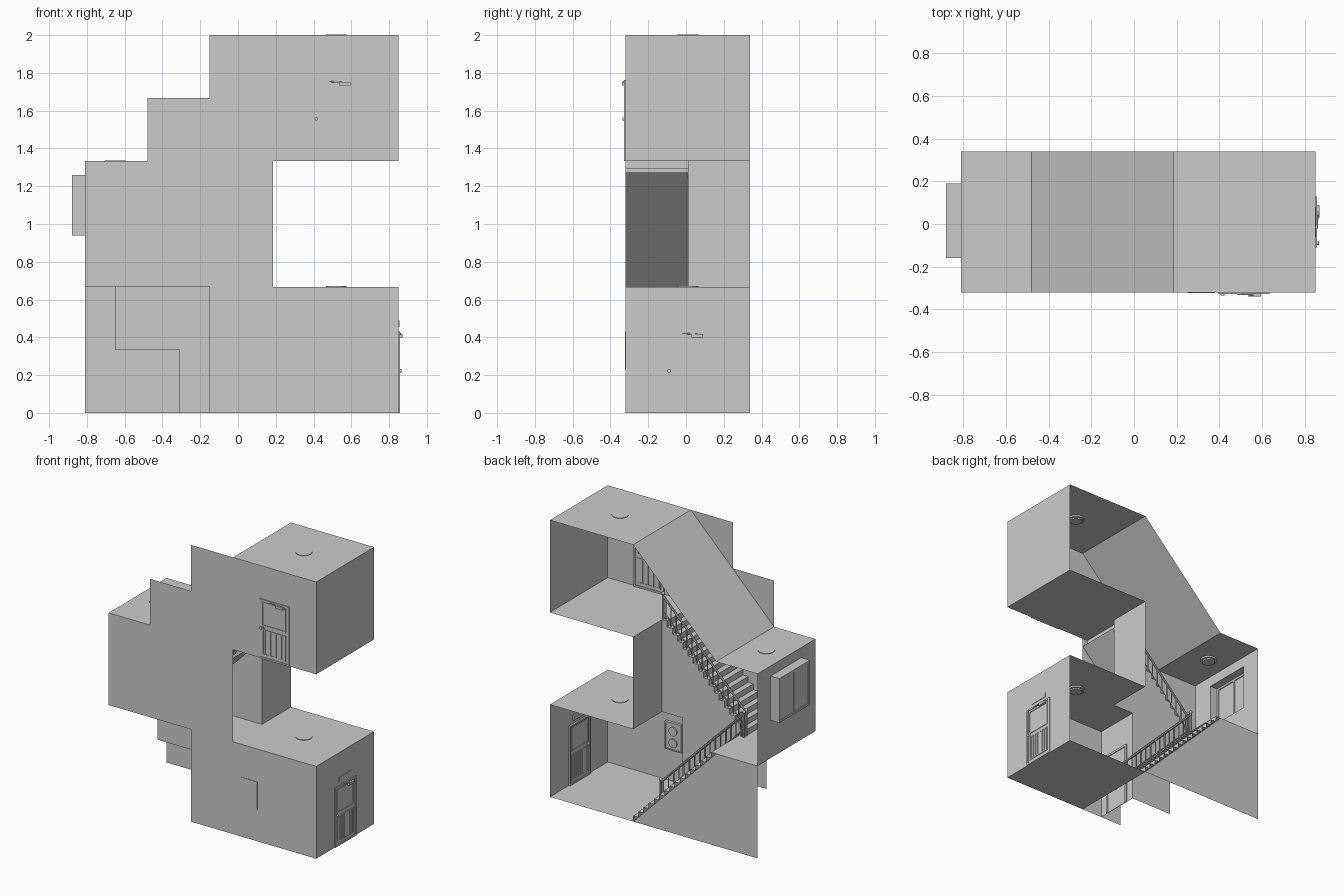
import bpy, bmesh, math
from mathutils import Vector, Matrix

if "Cube" in bpy.data.objects:
    bpy.data.objects.remove(bpy.data.objects["Cube"])

X0, X1 = -0.81, 0.85          # left / right ends
YF, YM, YB = -0.32, 0.01, 0.34  # front wall, middle wall, open back
L1, L2, L3 = 0.667, 1.333, 2.0  # storey heights
SA, SB = -0.48, 0.185         # stair extent in x
N = 16                        # steps per flight


def make(name, bm):
    me = bpy.data.meshes.new(name)
    bm.to_mesh(me)
    bm.free()
    ob = bpy.data.objects.new(name, me)
    bpy.context.collection.objects.link(ob)
    return ob


def sheet(name, *polys):
    """Flat single-sided panels from corner lists."""
    bm = bmesh.new()
    for p in polys:
        bm.faces.new([bm.verts.new(v) for v in p])
    return make(name, bm)


def level(x0, x1, y0, y1, z):
    return [(x0, y0, z), (x1, y0, z), (x1, y1, z), (x0, y1, z)]


def cross(x, y0, y1, z0, z1):
    return [(x, y0, z0), (x, y1, z0), (x, y1, z1), (x, y0, z1)]


def along(y, pts):
    return [(x, y, z) for x, z in pts]


def add_box(bm, a, b):
    a, b = Vector(a), Vector(b)
    m = Matrix.Translation((a + b) / 2) @ Matrix.Diagonal((*(b - a), 1))
    bmesh.ops.create_cube(bm, size=1, matrix=m)


def add_frame(bm, x0, x1, z0, z1, w, y0, y1):
    """Rectangular frame in the xz plane."""
    for a, b, c, d in ((x0, x0 + w, z0, z1), (x1 - w, x1, z0, z1),
                       (x0 + w, x1 - w, z0, z0 + w), (x0 + w, x1 - w, z1 - w, z1)):
        add_box(bm, (a, y0, c), (b, y1, d))


def add_rod(bm, a, b, r, seg=8):
    a, b = Vector(a), Vector(b)
    d = b - a
    m = Matrix.Translation((a + b) / 2) @ d.to_track_quat('Z', 'Y').to_matrix().to_4x4()
    bmesh.ops.create_cone(bm, cap_ends=True, segments=seg, radius1=r, radius2=r,
                          depth=d.length, matrix=m)


# outer walls
sheet("front_wall", along(YF, [(X0, L1), (-0.15, L1), (-0.15, 0), (X1, 0), (X1, L1),
                               (SB, L1), (SB, L2), (X1, L2), (X1, L3), (-0.15, L3),
                               (-0.15, 1.667), (SA, 1.667), (SA, L2), (X0, L2)]))
sheet("right_walls", cross(X1, YF, YB, 0, L1), cross(X1, YF, YB, L2, L3))
wy0, wy1, wz0, wz1 = -0.16, 0.19, 0.94, 1.26   # window opening
sheet("left_wall", cross(X0, YF, YB, L1, wz0), cross(X0, YF, YB, wz1, L2),
      cross(X0, YF, wy0, wz0, wz1), cross(X0, wy1, YB, wz0, wz1))

# floors and ceilings
sheet("floors", level(SB, X1, YF, YB, 0), level(X0, SA, YF, YB, L1),
      level(SB, X1, YF, YB, L2))
sheet("ceilings", level(SB, X1, YF, YB, L1), level(-0.15, SB, YF, YM, L1),
      level(X0, SA, YF, YB, L2), level(SB, X1, YF, YB, L3))
sheet("sloped_ceiling", *[[(SA, a, L2), (SB, a, L3), (SB, b, L3), (SA, b, L2)]
                          for a, b in ((YF, YM), (YM, YB))])

# inner walls
sheet("stair_core_wall", along(YM, [(SA, L1), (SB, L1), (SB, L2 - 0.06), (SA + 0.06, L1)]),
      along(YM, [(-0.31, 0), (0.02, 0), (0.02, L1), (-0.65, L1), (-0.65, 0.333), (-0.31, 0.333)]))
sheet("shaft_wall", cross(SB, YM, YB, L1, L2))
sheet("closet_wall", cross(0.02, YF, YM, 0, L1))
sheet("stair_skirt_wall", along(YB, [(X0, 0), (SB, 0), (SA, L1), (X0, L1)]))

# closet door under the stairs
bm = bmesh.new()
for a, b, c, d in ((-0.26, -0.245, 0, 0.45), (-0.065, -0.05, 0, 0.45), (-0.245, -0.065, 0.435, 0.45)):
    add_box(bm, (0.018, a, c), (0.03, b, d))
add_box(bm, (0.02, -0.245, 0), (0.024, -0.065, 0.435))
make("closet_door", bm)


# stair flights: treads and risers
def flight(name, xs, xe, z, y0, y1):
    dx, dz = (xe - xs) / N, L1 / N
    prof = [(xs, z)]
    for i in range(N):
        prof += [(xs + i * dx, z + (i + 1) * dz), (xs + (i + 1) * dx, z + (i + 1) * dz)]
    sheet(name, *[[(p[0], y0, p[1]), (q[0], y0, q[1]), (q[0], y1, q[1]), (p[0], y1, p[1])]
                  for p, q in zip(prof, prof[1:])])
    return prof


flight("lower_flight", SB, SA, 0, YM, YB)
prof = flight("upper_flight", SA, SB, L1, YF, YM)
sheet("upper_flight_side", along(YM, prof + [(SB, L2 - 0.06), (SA + 0.06, L1)]))
sheet("upper_flight_soffit", [(SA + 0.06, YF, L1), (SB, YF, L2 - 0.06),
                              (SB, YM, L2 - 0.06), (SA + 0.06, YM, L1)])


# railings along the middle of the stairwell
def railing(name, xs, xe, z, y):
    bm = bmesh.new()
    dx, dz, h = (xe - xs) / N, L1 / N, 0.15
    for i in range(N):
        x, zz = xs + (i + 0.5) * dx, z + (i + 1) * dz
        add_rod(bm, (x, y, zz), (x, y, z + (i + 0.5) * dz + h + 0.015), 0.004, 6)
    add_rod(bm, (xs, y, z + h + 0.015), (xe, y, z + L1 + h + 0.015), 0.008)
    add_rod(bm, (xs, y, z + 0.055), (xe, y, z + L1 + 0.055), 0.004)
    for x, zz in ((xs, z), (xe, z + L1)):
        add_rod(bm, (x, y, zz), (x, y, zz + 0.18), 0.008)
        bmesh.ops.create_uvsphere(bm, u_segments=10, v_segments=6, radius=0.012,
                                  matrix=Matrix.Translation((x, y, zz + 0.185)))
    make(name, bm)


railing("lower_railing", SB, SA, 0, YM + 0.015)
railing("upper_railing", SA, SB, L1, YM - 0.015)


# doors, modelled facing -y around the origin
def door(name, loc, rot):
    bm = bmesh.new()
    add_frame(bm, -0.12, 0.12, 0, 0.43, 0.012, -0.007, 0.012)
    add_box(bm, (-0.108, -0.002, 0.012), (0.108, 0.006, 0.418))          # leaf
    add_frame(bm, -0.1, 0.094, 0.235, 0.41, 0.01, -0.006, 0.01)           # glazing bead
    add_frame(bm, -0.094, 0.094, 0.03, 0.212, 0.007, -0.006, 0.01)        # lower panel
    for i in range(8):
        x = -0.077 + i * 0.022
        add_box(bm, (x - 0.006, -0.005, 0.037), (x + 0.006, 0.009, 0.205))
    add_box(bm, (0.02, -0.02, 0.4), (0.08, -0.002, 0.418))                # closer
    add_rod(bm, (-0.03, -0.009, 0.421), (0.05, -0.012, 0.416), 0.003)
    for s in (-1, 1):                                                    # knobs
        add_rod(bm, (-0.1, 0.002, 0.223), (-0.1, 0.002 + s * 0.008, 0.223), 0.018, 16)
        add_rod(bm, (-0.1, 0.002, 0.223), (-0.1, 0.002 + s * 0.018, 0.223), 0.009, 12)
    ob = make(name, bm)
    ob.location = loc
    ob.rotation_euler = (0, 0, rot)


door("upper_door", (0.515, YF, L2), 0)
door("lower_door", (X1, YM, 0), math.pi / 2)

# sign plate over the lower door
bm = bmesh.new()
add_box(bm, (X1 - 0.012, -0.06, 0.455), (X1 + 0.004, 0.08, 0.49))
make("door_sign", bm)

# wall cabinet with two round dials
bm = bmesh.new()
add_box(bm, (0.25, YF - 0.003, 0.23), (0.38, YF + 0.015, 0.43))
add_frame(bm, 0.25, 0.38, 0.23, 0.43, 0.008, YF + 0.015, YF + 0.02)
for z in (0.285, 0.37):
    add_rod(bm, (0.315, YF + 0.01, z), (0.315, YF + 0.024, z), 0.032, 20)
make("wall_cabinet", bm)

# bay window: shell open to the landing, two sliding panes
xo = -0.88
sheet("bay_window_shell", level(xo, X0, wy0, wy1, wz0), level(xo, X0, wy0, wy1, wz1),
      [(xo, wy0, wz0), (X0, wy0, wz0), (X0, wy0, wz1), (xo, wy0, wz1)],
      [(xo, wy1, wz0), (X0, wy1, wz0), (X0, wy1, wz1), (xo, wy1, wz1)],
      cross(xo + 0.005, wy0, wy1, wz0, wz1))
bm = bmesh.new()
ym = (wy0 + wy1) / 2
add_frame(bm, wy0, ym + 0.008, wz0, wz1, 0.015, -xo - 0.012, -xo)
add_frame(bm, ym - 0.008, wy1, wz0, wz1, 0.015, -xo - 0.012, -xo)
bm.transform(Matrix.Rotation(math.pi / 2, 4, 'Z'))
make("window_frames", bm)

# round ceiling lamps
for i, (x, z) in enumerate(((0.52, L1), (-0.65, L2), (0.52, L3))):
    bm = bmesh.new()
    add_rod(bm, (x, YM, z - 0.012), (x, YM, z + 0.004), 0.055, 32)
    add_rod(bm, (x, YM, z - 0.022), (x, YM, z - 0.012), 0.042, 32)
    make(f"ceiling_lamp_{i + 1}", bm)
